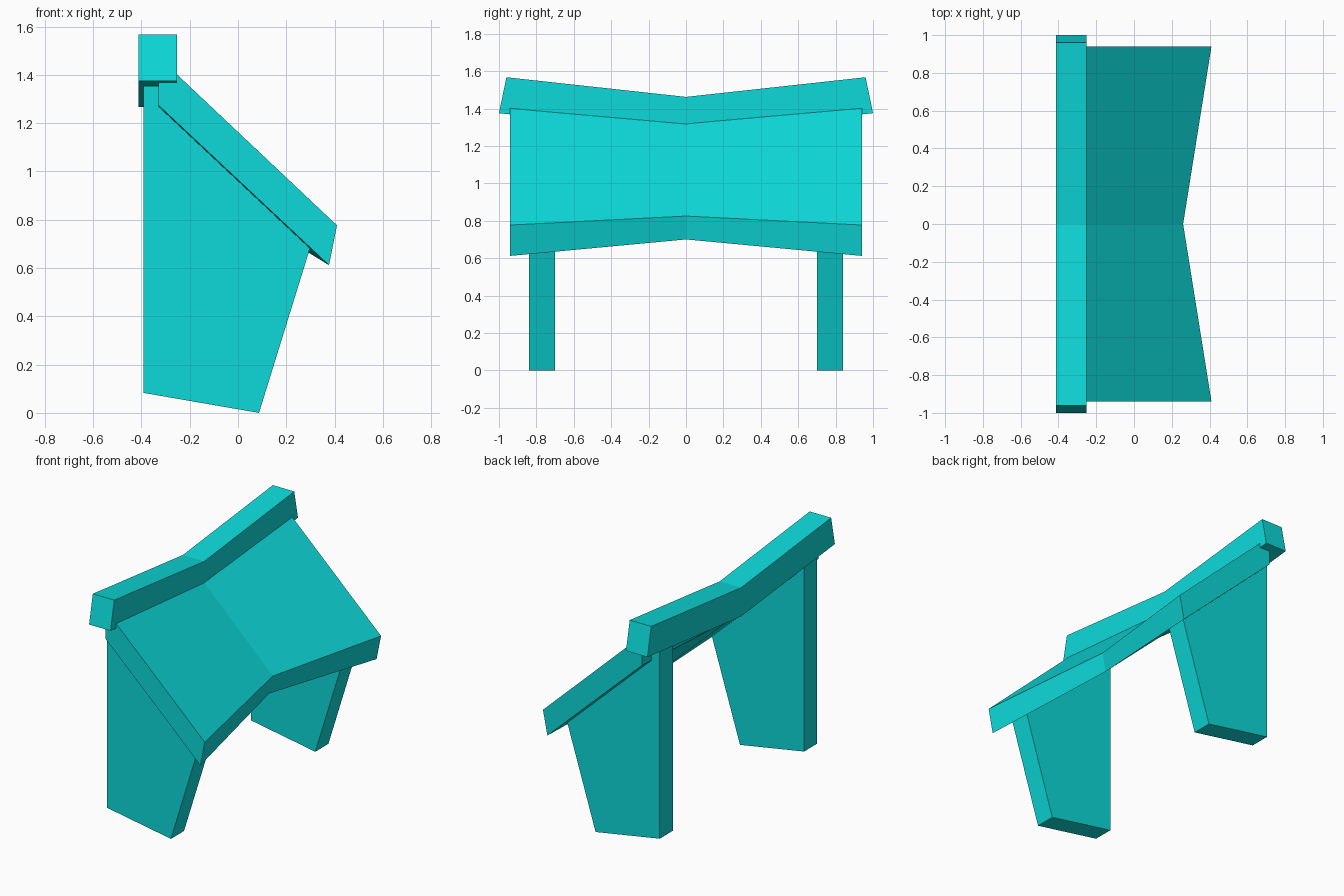
import bpy
import bmesh

cube = bpy.data.objects.get("Cube")
if cube:
    bpy.data.objects.remove(cube)

# One flat colour
COLOUR = (0.004, 0.70, 0.70, 1)
cyan = bpy.data.materials.new("cyan")
cyan.use_nodes = True
cyan.diffuse_color = COLOUR
cyan.node_tree.nodes["Principled BSDF"].inputs["Base Color"].default_value = COLOUR


def loft(name, *sections):
    """Join matching cross-sections into one closed solid."""
    bm = bmesh.new()
    rings = [[bm.verts.new(p) for p in s] for s in sections]
    bm.faces.new(rings[0])
    bm.faces.new(rings[-1])
    for a, b in zip(rings, rings[1:]):
        for i in range(len(a)):
            j = (i + 1) % len(a)
            bm.faces.new((a[i], a[j], b[j], b[i]))
    bmesh.ops.recalc_face_normals(bm, faces=bm.faces)
    mesh = bpy.data.meshes.new(name)
    bm.to_mesh(mesh)
    bm.free()
    mesh.materials.append(cyan)
    obj = bpy.data.objects.new(name, mesh)
    bpy.context.collection.objects.link(obj)
    return obj


def at_y(profile, y):
    return [(x, y, z) for x, z in profile]


# Sloping panel, folded along its middle
panel_end = [(-0.33, 1.475), (0.41, 0.777), (0.377, 0.612), (-0.33, 1.275)]
panel_middle = [(-0.33, 1.392), (0.26, 0.825), (0.233, 0.70), (-0.33, 1.225)]
loft("sloping_panel", at_y(panel_end, -0.94), at_y(panel_middle, 0), at_y(panel_end, 0.94))


# Top beam, bent upward towards both ends
def beam_section(y_top, z_top, y_bottom, z_bottom):
    left, right = -0.412, -0.252
    return [(left, y_top, z_top), (right, y_top, z_top),
            (right, y_bottom, z_bottom), (left, y_bottom, z_bottom)]


loft("top_beam", beam_section(-0.96, 1.567, -1, 1.375),
     beam_section(0, 1.462, 0, 1.268), beam_section(0.96, 1.567, 1, 1.375))

# Two slab legs, running up into the panel
leg = [(-0.392, 0.083), (0.087, 0), (0.31, 0.72), (-0.30, 1.355), (-0.392, 1.355)]
for side, name in ((-1, "front_leg"), (1, "back_leg")):
    loft(name, at_y(leg, side * 0.70), at_y(leg, side * 0.84))
